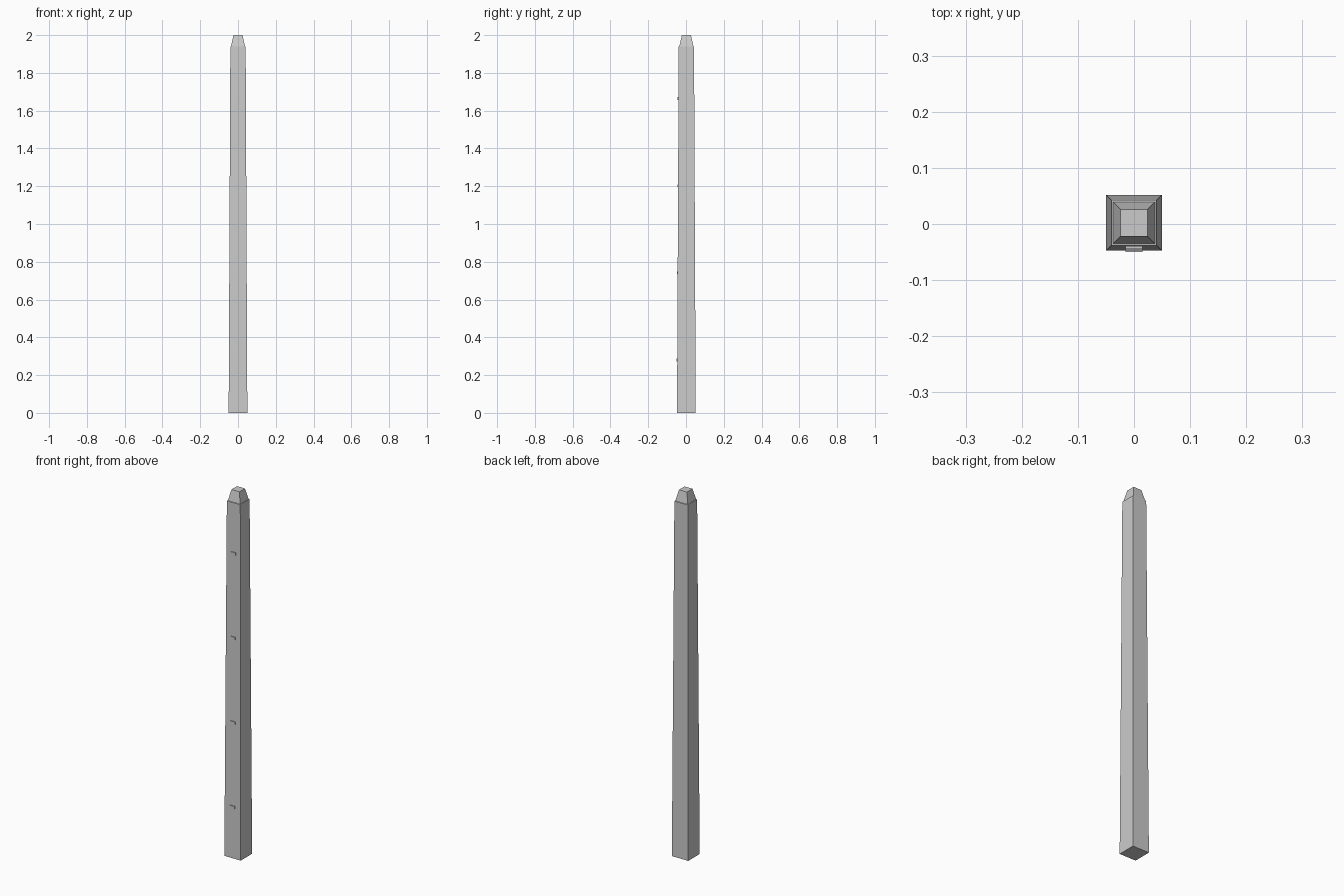
import bpy, bmesh

if "Cube" in bpy.data.objects:
    bpy.data.objects.remove(bpy.data.objects["Cube"])

CY = 0.002  # post axis sits slightly back; clips stick out in front


def lofted_square(name, rings):
    """Closed square-section solid through (half_width, z) rings."""
    bm = bmesh.new()
    loops = [[bm.verts.new((sx * h, CY + sy * h, z))
              for sx, sy in ((-1, -1), (1, -1), (1, 1), (-1, 1))]
             for h, z in rings]
    for a, b in zip(loops, loops[1:]):
        for i in range(4):
            j = (i + 1) % 4
            bm.faces.new((a[i], a[j], b[j], b[i]))
    bm.faces.new(loops[0][::-1])
    bm.faces.new(loops[-1])
    me = bpy.data.meshes.new(name)
    bm.to_mesh(me)
    bm.free()
    ob = bpy.data.objects.new(name, me)
    bpy.context.collection.objects.link(ob)
    return ob


BASE, TOP, SHOULDER = 0.0495, 0.0405, 1.94

# Tapered post with a narrow ledge and a chamfered, flat-topped tip
lofted_square("post", [(BASE, 0), (TOP, SHOULDER), (0.037, SHOULDER + 0.001),
                       (0.024, 2.0)])

# Small wire clips on the front face, following the taper
for i in range(4):
    z = 0.28 + i * 0.4615
    front = CY - (BASE + (TOP - BASE) * z / SHOULDER)
    bpy.ops.mesh.primitive_cube_add(size=1, location=(0, front, z))
    clip = bpy.context.object
    clip.name = f"wire_clip_{i + 1}"
    clip.scale = (0.03, 0.008, 0.014)
